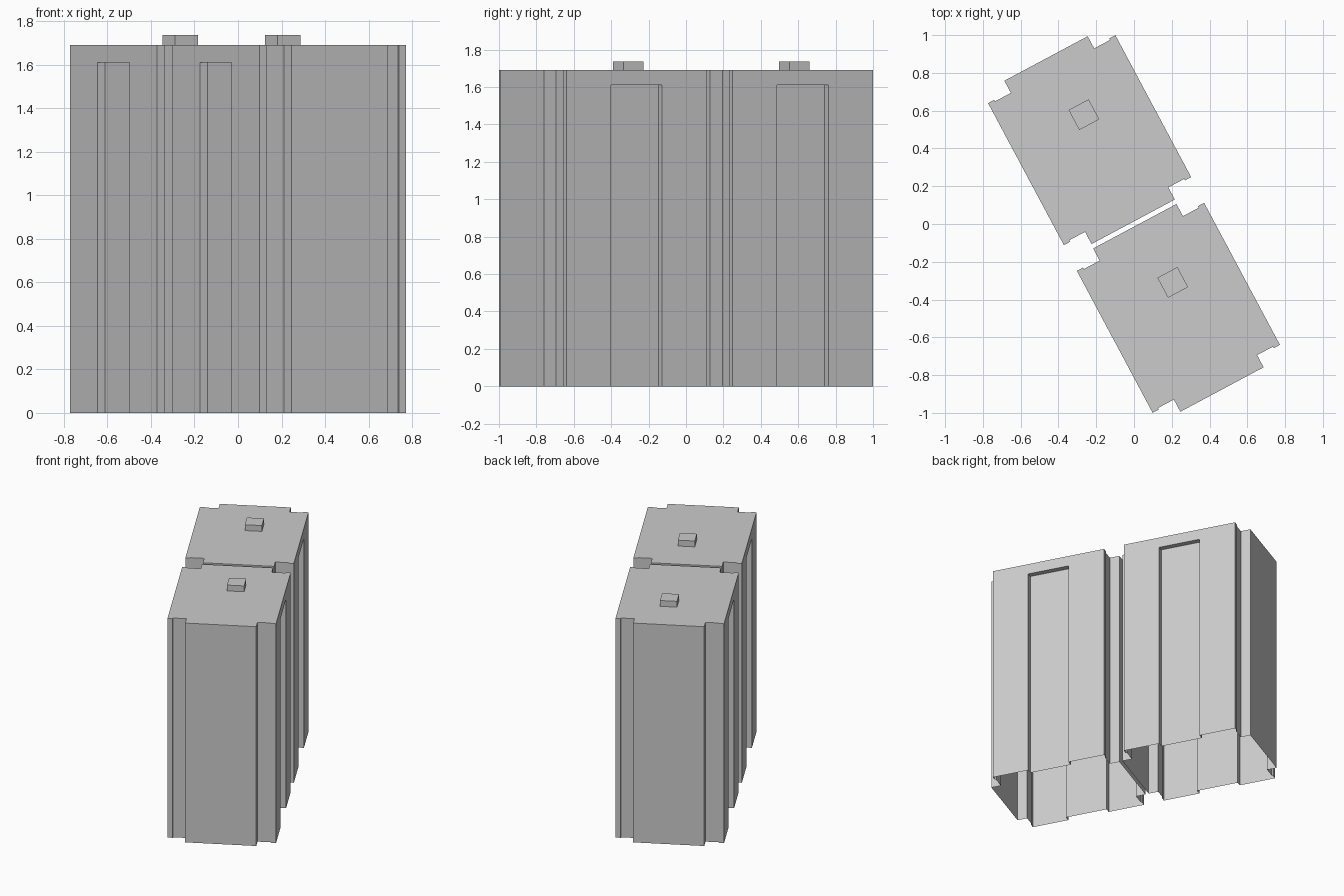
import bpy, bmesh, math
from mathutils import Vector

if "Cube" in bpy.data.objects:
    bpy.data.objects.remove(bpy.data.objects["Cube"])

ANGLE = math.radians(28.1)
HEIGHT, RECESS_TOP, KNOB_TOP = 1.69, 1.61, 1.735
RECESS_U = 0.342

# One quarter of the footprint: side recess, corner lip, notch, end face
QUARTER = [(RECESS_U, 0.155), (0.382, 0.155), (0.382, 0.426), (0.345, 0.426),
           (0.345, 0.417), (0.25, 0.417), (0.25, 0.49)]
half = QUARTER + [(-u, v) for u, v in reversed(QUARTER)]
FULL = half + [(-u, -v) for u, v in half]
OUTER = [p for p in FULL if abs(p[0]) != RECESS_U]


def walls(bm, loop, z0, z1):
    for a, b in zip(loop, loop[1:] + loop[:1]):
        bm.faces.new([bm.verts.new(c) for c in
                      ((*a, z0), (*b, z0), (*b, z1), (*a, z1))])


def finish(bm, name, location):
    mesh = bpy.data.meshes.new(name)
    bm.to_mesh(mesh)
    bm.free()
    obj = bpy.data.objects.new(name, mesh)
    obj.location = location
    obj.rotation_euler.z = ANGLE
    bpy.context.collection.objects.link(obj)
    return obj


def cabinet_shell(name, location):
    bm = bmesh.new()
    walls(bm, FULL, 0, RECESS_TOP)
    walls(bm, OUTER, RECESS_TOP, HEIGHT)
    # top cap (underside stays open)
    bm.faces.new([bm.verts.new((*p, HEIGHT)) for p in OUTER])
    # ceilings of the two side recesses
    for s in (1, -1):
        bm.faces.new([bm.verts.new((s * u, v, RECESS_TOP)) for u, v in
                      ((RECESS_U, -0.155), (0.382, -0.155), (0.382, 0.155), (RECESS_U, 0.155))])
    bmesh.ops.remove_doubles(bm, verts=bm.verts, dist=1e-4)
    bmesh.ops.recalc_face_normals(bm, faces=bm.faces)
    # make sure the cap points up
    cap = max(bm.faces, key=lambda f: f.calc_center_median().z)
    if cap.normal.z < 0:
        bmesh.ops.reverse_faces(bm, faces=bm.faces)
    bmesh.ops.dissolve_limit(bm, angle_limit=0.01, verts=bm.verts, edges=bm.edges)
    return finish(bm, name, location)


def top_block(name, location):
    bm = bmesh.new()
    bmesh.ops.create_cube(bm, size=1)
    bmesh.ops.scale(bm, vec=(0.12, 0.12, KNOB_TOP - HEIGHT), verts=bm.verts)
    bmesh.ops.translate(bm, vec=(0.037, 0.133, (KNOB_TOP + HEIGHT) / 2), verts=bm.verts)
    return finish(bm, name, location)


for label, s in (("rear", 1), ("front", -1)):
    place = Vector((-0.235 * s, 0.444 * s, 0))
    cabinet_shell(f"{label}_cabinet", place)
    top_block(f"{label}_top_block", place)
